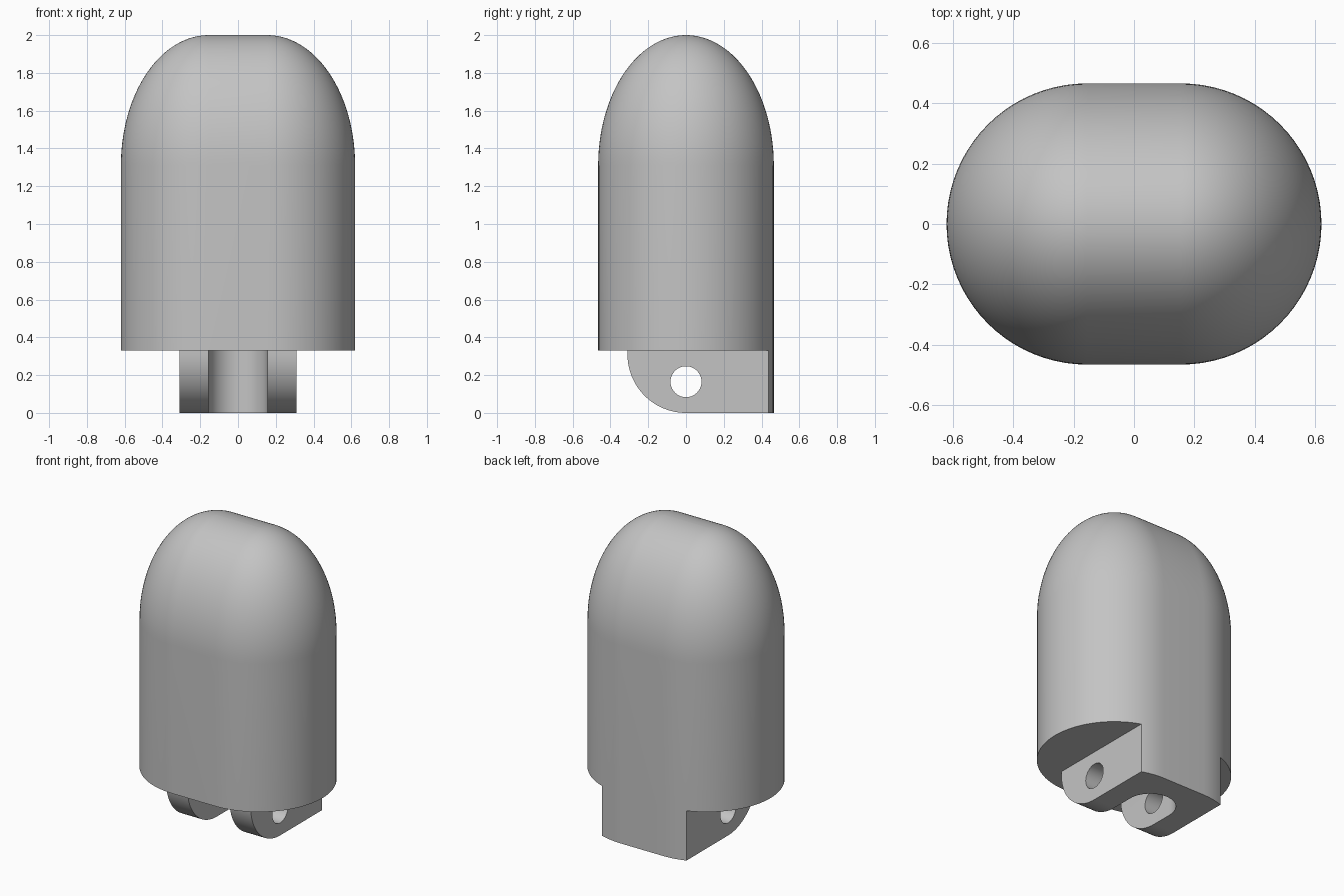
import bpy, bmesh
from math import sin, cos, pi, radians

cube = bpy.data.objects.get("Cube")
if cube:
    bpy.data.objects.remove(cube, do_unlink=True)

RADIUS, HALF_FLAT = 0.465, 0.155      # rounded ends and the straight between
BASE_Z, DOME_Z, TOP_Z = 0.33, 1.31, 2.0
HINGE_HALF, HINGE_FRONT = 0.31, 0.31
SLOT_R, SLOT_Y = 0.155, 0.15
PIN_R, PIN_Z = 0.082, 0.165

grey = bpy.data.materials.new("light grey")
grey.use_nodes = True
colour = (0.55, 0.55, 0.55, 1)
grey.diffuse_color = colour
grey.node_tree.nodes["Principled BSDF"].inputs["Base Color"].default_value = colour


def arc(cx, cy, r, start, end, steps):
    angles = [radians(start + (end - start) * i / steps) for i in range(steps + 1)]
    return [(cx + r * cos(a), cy + r * sin(a)) for a in angles]


def outline(r):
    return arc(HALF_FLAT, 0, r, -90, 90, 40) + arc(-HALF_FLAT, 0, r, 90, 270, 40)


def loft(name, rings):
    """Skin a stack of equal rings and cap both ends."""
    bm = bmesh.new()
    loops = [[bm.verts.new(p) for p in ring] for ring in rings]
    n = len(loops[0])
    for low, high in zip(loops, loops[1:]):
        for i in range(n):
            j = (i + 1) % n
            bm.faces.new((low[i], low[j], high[j], high[i]))
    bm.faces.new(loops[0][::-1])
    bm.faces.new(loops[-1])
    bmesh.ops.remove_doubles(bm, verts=bm.verts, dist=1e-5)
    bmesh.ops.dissolve_degenerate(bm, dist=1e-5, edges=bm.edges)
    bmesh.ops.recalc_face_normals(bm, faces=bm.faces)
    mesh = bpy.data.meshes.new(name)
    bm.to_mesh(mesh)
    bm.free()
    mesh.materials.append(grey)
    obj = bpy.data.objects.new(name, mesh)
    bpy.context.collection.objects.link(obj)
    return obj


def prism_z(name, pts, z0, z1):
    return loft(name, [[(x, y, z) for x, y in pts] for z in (z0, z1)])


def prism_x(name, pts, half):
    return loft(name, [[(x, y, z) for y, z in pts] for x in (-half, half)])


def activate(obj):
    bpy.ops.object.select_all(action='DESELECT')
    obj.select_set(True)
    bpy.context.view_layer.objects.active = obj


def boolean(obj, cutter, operation):
    mod = obj.modifiers.new("cut", 'BOOLEAN')
    mod.operation, mod.object, mod.solver = operation, cutter, 'EXACT'
    activate(obj)
    bpy.ops.object.modifier_apply(modifier=mod.name)
    bpy.data.objects.remove(cutter, do_unlink=True)


# Body: straight oval column topped by a half-elliptic dome
rings = [[(x, y, BASE_Z) for x, y in outline(RADIUS)]]
STEPS = 28
for i in range(STEPS + 1):
    a = pi / 2 * i / STEPS
    r = RADIUS * cos(a) if i < STEPS else 0.0005
    z = DOME_Z + (TOP_Z - DOME_Z) * sin(a)
    rings.append([(x, y, z) for x, y in outline(r)])
body = loft("body", rings)

# Hinge block: rounded lower front, back flush with the body wall
profile = arc(0, HINGE_FRONT, HINGE_FRONT, 180, 270, 24)
profile = [(-HINGE_FRONT, BASE_Z)] + profile + [(0.6, 0), (0.6, BASE_Z)]
hinge = prism_x("hinge_lugs", profile, HINGE_HALF)
boolean(hinge, prism_z("column_cutter", outline(RADIUS), -0.2, 0.6), 'INTERSECT')

# Slot with a round end, splitting the block into two lugs
slot = [(-SLOT_R, -0.6), (SLOT_R, -0.6)] + arc(0, SLOT_Y, SLOT_R, 0, 180, 32)
boolean(hinge, prism_z("slot_cutter", slot, -0.2, 0.6), 'DIFFERENCE')

# Pin hole through both lugs, not breaking out beyond them
hole = arc(0, PIN_Z, PIN_R, 0, 360, 40)[:-1]
boolean(hinge, prism_x("pin_cutter", hole, 0.6), 'DIFFERENCE')

for obj in (body, hinge):
    activate(obj)
    bpy.ops.object.shade_smooth_by_angle(angle=radians(30))
